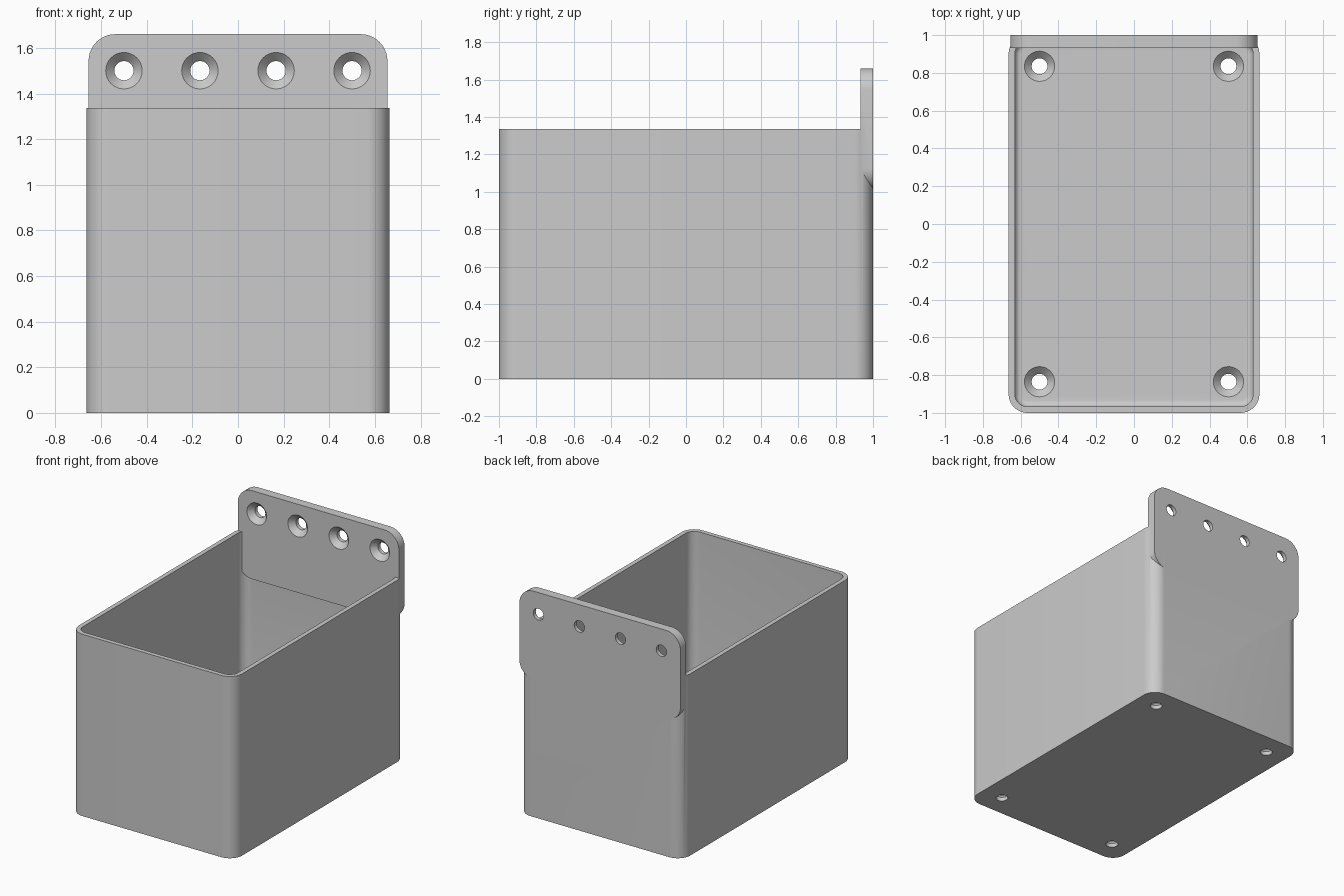
import bpy, bmesh, math
from mathutils import Matrix, Vector

if "Cube" in bpy.data.objects:
    bpy.data.objects.remove(bpy.data.objects["Cube"])

grey = bpy.data.materials.new("plain grey")
grey.use_nodes = True
colour = (0.6, 0.6, 0.6, 1)
grey.diffuse_color = colour
grey.node_tree.nodes["Principled BSDF"].inputs["Base Color"].default_value = colour

HALF_X, HALF_Y, HEIGHT = 0.664, 1.0, 1.336
WALL, THICK, CORNER, FILLET = 0.033, 0.067, 0.1, 0.033


def rounded_rect(hx, hy, r, steps=10):
    """Outline of a rounded rectangle, anticlockwise."""
    pts = []
    for q, (sx, sy) in enumerate([(1, 1), (-1, 1), (-1, -1), (1, -1)]):
        for i in range(steps + 1):
            a = math.pi / 2 * (q + i / steps)
            pts.append((sx * (hx - r) + r * math.cos(a), sy * (hy - r) + r * math.sin(a)))
    return pts


def loft(name, rings, matrix=Matrix()):
    """Capped solid through a list of (outline, height) rings."""
    bm = bmesh.new()
    loops = [[bm.verts.new((x, y, z)) for x, y in pts] for pts, z in rings]
    n = len(loops[0])
    for a, b in zip(loops, loops[1:]):
        for i in range(n):
            j = (i + 1) % n
            bm.faces.new((a[i], a[j], b[j], b[i]))
    bm.faces.new(loops[0][::-1])
    bm.faces.new(loops[-1])
    bm.transform(matrix)
    bmesh.ops.recalc_face_normals(bm, faces=bm.faces)
    mesh = bpy.data.meshes.new(name)
    bm.to_mesh(mesh)
    bm.free()
    mesh.materials.append(grey)
    obj = bpy.data.objects.new(name, mesh)
    bpy.context.collection.objects.link(obj)
    return obj


def combine(target, other, operation):
    mod = target.modifiers.new(operation.lower(), "BOOLEAN")
    mod.operation, mod.object, mod.solver = operation, other, "EXACT"
    bpy.ops.object.select_all(action="DESELECT")
    bpy.context.view_layer.objects.active = target
    target.select_set(True)
    bpy.ops.object.modifier_apply(modifier=mod.name)
    bpy.data.objects.remove(other)


# Open tub: outer wall, rim, inner wall, then a rounded edge down to the floor
def inset(d):
    return rounded_rect(HALF_X - d, HALF_Y - d, CORNER - d)


rings = [(inset(0), 0), (inset(0), HEIGHT), (inset(WALL), HEIGHT)]
for k in range(7):
    a = math.pi / 2 * k / 6
    rings.append((inset(WALL + FILLET * (1 - math.cos(a))),
                  THICK + FILLET * (1 - math.sin(a))))
bin_body = loft("storage_bin", rings)

# Rounded mounting plate standing across the back wall
low, high = 1.01, 1.66
upright = Matrix.Translation((0, HALF_Y, (low + high) / 2)) @ Matrix.Rotation(math.pi / 2, 4, "X")
outline = rounded_rect(0.655, (high - low) / 2, 0.117)
plate = loft("mounting_plate", [(outline, 0), (outline, THICK)], upright)
combine(bin_body, plate, "UNION")

# Countersunk screw holes: four in the plate, four in the floor
def screw_hole(matrix):
    radii = [(0.042, -0.03), (0.042, THICK - 0.038), (0.08, THICK), (0.08, THICK + 0.01)]
    cutter = loft("hole_cutter", [(rounded_rect(r, r, r - 1e-4, 8), z) for r, z in radii], matrix)
    cutter.hide_render = True
    combine(bin_body, cutter, "DIFFERENCE")


for x in (-0.5, -0.167, 0.167, 0.5):
    screw_hole(Matrix.Translation((x, HALF_Y, 1.5)) @ Matrix.Rotation(math.pi / 2, 4, "X"))
for x in (-0.5, 0.5):
    for y in (-0.835, 0.835):
        screw_hole(Matrix.Translation((x, y, 0)))

# Smooth the curves and keep the edges crisp
bpy.ops.object.select_all(action="DESELECT")
bpy.context.view_layer.objects.active = bin_body
bin_body.select_set(True)
bpy.ops.object.shade_smooth_by_angle(angle=math.radians(30))
